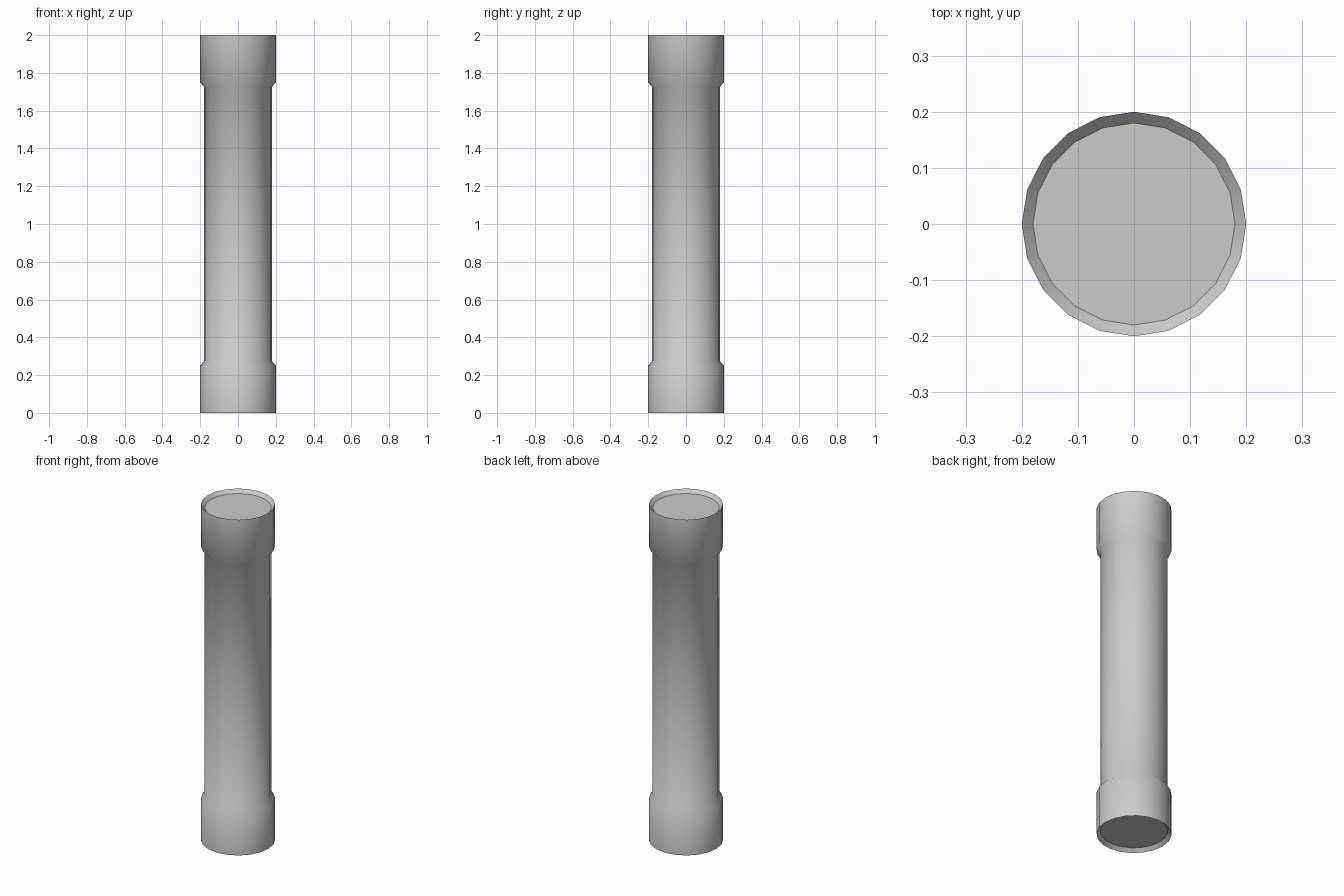
import bpy, bmesh
from math import cos, sin, pi, radians

if "Cube" in bpy.data.objects:
    bpy.data.objects.remove(bpy.data.objects["Cube"])

SIDES = 20
HEIGHT = 2.0

# Lower half of the lathe profile (radius, height): recessed end, rim, collar, shoulder
half = [(0.18, 0.02), (0.20, 0.0), (0.20, 0.25), (0.18, 0.275)]
profile = half + [(r, HEIGHT - z) for r, z in reversed(half)]

# Column: rings joined by quads, closed by a flat recessed disc at each end
bm = bmesh.new()
rings = [[bm.verts.new((r * cos(2 * pi * i / SIDES), r * sin(2 * pi * i / SIDES), z))
          for i in range(SIDES)] for r, z in profile]
for low, high in zip(rings, rings[1:]):
    for i in range(SIDES):
        j = (i + 1) % SIDES
        bm.faces.new((low[i], low[j], high[j], high[i]))
bm.faces.new(rings[0][::-1])
bm.faces.new(rings[-1])
bmesh.ops.recalc_face_normals(bm, faces=bm.faces)

mesh = bpy.data.meshes.new("column")
bm.to_mesh(mesh)
bm.free()
column = bpy.data.objects.new("column", mesh)
bpy.context.collection.objects.link(column)

# Smooth sides and shoulders, crisp rims
bpy.context.view_layer.objects.active = column
column.select_set(True)
bpy.ops.object.shade_smooth_by_angle(angle=radians(42))
